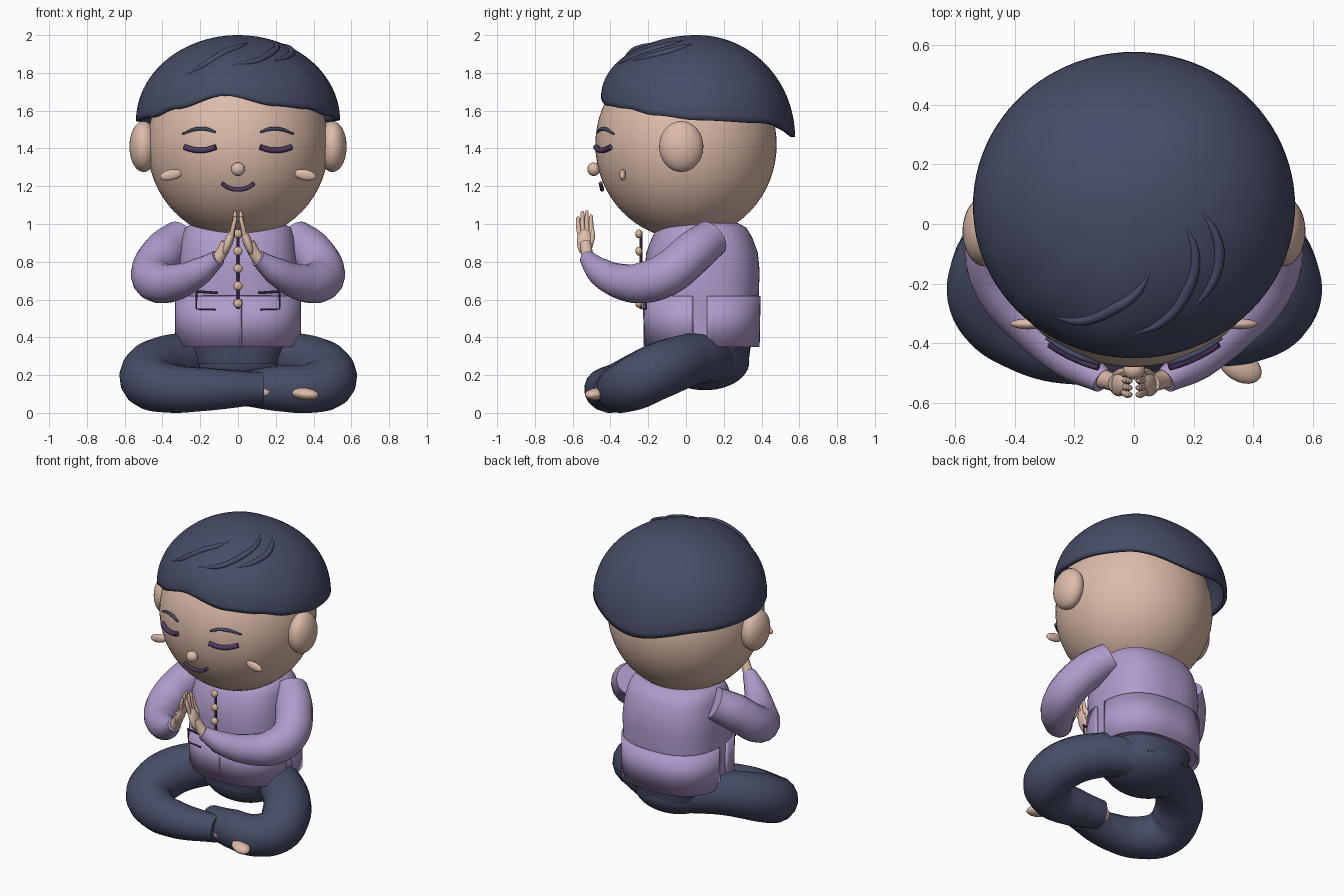
import bpy, bmesh, math
from mathutils import Vector

if "Cube" in bpy.data.objects:
    bpy.data.objects.remove(bpy.data.objects["Cube"])


def material(name, r, g, b):
    m = bpy.data.materials.new(name)
    m.use_nodes = True
    m.diffuse_color = (r, g, b, 1)
    bsdf = next(n for n in m.node_tree.nodes if n.type == 'BSDF_PRINCIPLED')
    bsdf.inputs["Base Color"].default_value = (r, g, b, 1)
    return m


SKIN = material("skin", 0.72, 0.5, 0.4)
LILAC = material("lilac cloth", 0.43, 0.33, 0.6)
NAVY = material("navy", 0.061, 0.073, 0.133)
PLUM = material("dark plum", 0.08, 0.045, 0.12)
TAN = material("button tan", 0.68, 0.48, 0.32)


def finish(name, me, mat):
    me.materials.clear()
    me.materials.append(mat)
    me.shade_smooth()
    me.set_sharp_from_angle(angle=math.radians(40))
    ob = bpy.data.objects.new(name, me)
    bpy.context.scene.collection.objects.link(ob)
    return ob


def from_bmesh(name, bm, mat):
    bmesh.ops.recalc_face_normals(bm, faces=bm.faces[:])
    me = bpy.data.meshes.new(name)
    bm.to_mesh(me)
    bm.free()
    return finish(name, me, mat)


def ball(name, loc, size, mat, rot=(0, 0, 0), seg=32):
    bm = bmesh.new()
    bmesh.ops.create_uvsphere(bm, u_segments=seg, v_segments=seg // 2, radius=1)
    ob = from_bmesh(name, bm, mat)
    ob.location, ob.scale, ob.rotation_euler = loc, size, rot
    return ob


def tube(name, pts, radii, mat, smooth=True, res=6):
    """Round tube through points; radii is one number or one per point."""
    cu = bpy.data.curves.new(name, 'CURVE')
    cu.dimensions = '3D'
    cu.bevel_depth, cu.bevel_resolution = 1, res
    cu.resolution_u, cu.use_fill_caps = 8, True
    sp = cu.splines.new('BEZIER')
    sp.bezier_points.add(len(pts) - 1)
    for i, p in enumerate(pts):
        b = sp.bezier_points[i]
        b.co = p
        b.radius = radii[i] if isinstance(radii, (list, tuple)) else radii
        b.handle_left_type = b.handle_right_type = 'AUTO' if smooth else 'VECTOR'
    tmp = bpy.data.objects.new(name + "_path", cu)
    bpy.context.scene.collection.objects.link(tmp)
    bpy.context.view_layer.update()
    me = bpy.data.meshes.new_from_object(
        tmp.evaluated_get(bpy.context.evaluated_depsgraph_get()))
    bpy.data.objects.remove(tmp)
    return finish(name, me, mat)


def loft(name, rings, mat, n=64, power=2.5, keep=None, caps=True):
    """Stack of rounded-box sections given as (z, half width, half depth, y)."""
    bm = bmesh.new()
    loops = []
    for z, rx, ry, cy in rings:
        ring = []
        for i in range(n):
            c, s = math.cos(math.tau * i / n), math.sin(math.tau * i / n)
            x = math.copysign(abs(c) ** (2 / power), c) * rx
            y = math.copysign(abs(s) ** (2 / power), s) * ry + cy
            ring.append(bm.verts.new((x, y, z)))
        loops.append(ring)
    for a, b in zip(loops, loops[1:]):
        for i in range(n):
            j = (i + 1) % n
            bm.faces.new((a[i], a[j], b[j], b[i]))
    if caps:
        bm.faces.new(loops[0])
        bm.faces.new(loops[-1])
    if keep:
        bad = [f for f in bm.faces if not keep(f.calc_center_median())]
        bmesh.ops.delete(bm, geom=bad, context='FACES')
    return from_bmesh(name, bm, mat)


# Head, ears, nose
HEAD, HR = Vector((0, 0, 1.42)), Vector((0.48, 0.48, 0.5))
ball("head", HEAD, HR, SKIN, seg=64)
ball("nose", (0, -0.488, 1.29), (0.037, 0.034, 0.036), SKIN)


def on_face(x, z, out=0.0):
    k = 1 - (x / HR.x) ** 2 - ((z - HEAD.z) / HR.z) ** 2
    return (x, -HR.y * math.sqrt(k) - out, z)


def face_line(name, pts, r, mat, out):
    tube(name, [on_face(x, z, out) for x, z in pts], r, mat, res=3)


face_line("mouth", [(-0.085, 1.215), (-0.05, 1.192), (0, 1.182), (0.05, 1.192), (0.085, 1.215)],
          0.011, PLUM, 0.022)
for s, side in ((1, "left"), (-1, "right")):
    ball(side + "_ear", (s * 0.5, -0.025, 1.41), (0.075, 0.117, 0.135), SKIN)
    ball(side + "_cheek", (s * 0.355, -0.335, 1.26), (0.06, 0.018, 0.028), SKIN, (0, s * 0.2, 0))
    face_line(side + "_closed_eye",
              [(s * 0.118, 1.407), (s * 0.16, 1.394), (s * 0.2, 1.39), (s * 0.24, 1.394), (s * 0.282, 1.407)],
              0.015, PLUM, 0.012)
    face_line(side + "_eyebrow",
              [(s * 0.12, 1.487), (s * 0.17, 1.503), (s * 0.22, 1.503), (s * 0.295, 1.477)],
              [0.006, 0.01, 0.01, 0.005], NAVY, 0.008)

# Hair cap: wavy rim by azimuth (degrees from the front), domed to the crown
RIM = [(-180, 1.46), (-130, 1.53), (-90, 1.545), (-60, 1.565), (-40, 1.61), (-8, 1.68),
       (24, 1.625), (45, 1.61), (65, 1.575), (90, 1.55), (130, 1.535), (180, 1.46)]
HAIR_Y, TOP = 0.06, 2.0


def rim(a):
    d = (math.degrees(a) + 180) % 360 - 180
    for (d0, z0), (d1, z1) in zip(RIM, RIM[1:]):
        if d <= d1:
            t = (d - d0) / (d1 - d0)
            return z0 + (z1 - z0) * t * t * (3 - 2 * t)


def hair_radius(a):
    ry = 0.51 if math.cos(a) > 0 else 0.517
    return 1 / math.hypot(math.sin(a) / 0.54, math.cos(a) / ry)


def hair_z(x, y):
    a = math.atan2(x, HAIR_Y - y)
    s = min(1, math.hypot(x, y - HAIR_Y) / hair_radius(a))
    return rim(a) + (TOP - rim(a)) * math.sqrt(1 - s * s)


bm = bmesh.new()
N, M = 96, 24
crown = bm.verts.new((0, HAIR_Y, TOP))
prev = None
for k in range(1, M + 1):
    t = math.pi / 2 * k / M
    ring = []
    for i in range(N):
        a = math.tau * i / N
        r = hair_radius(a) * math.sin(t)
        z = rim(a) + (TOP - rim(a)) * math.cos(t)
        ring.append(bm.verts.new((r * math.sin(a), HAIR_Y - r * math.cos(a), z)))
    for i in range(N):
        j = (i + 1) % N
        bm.faces.new((prev[i], prev[j], ring[j], ring[i]) if prev else (crown, ring[j], ring[i]))
    prev = ring
hair = from_bmesh("hair", bm, NAVY)
if hair.data.polygons[0].normal.z < 0:
    hair.data.flip_normals()
shell = hair.modifiers.new("thickness", 'SOLIDIFY')
shell.thickness, shell.offset = 0.025, -1

STRANDS = [[(-0.27, -0.31), (-0.18, -0.325), (-0.06, -0.28), (0.01, -0.23), (0.055, -0.16)],
           [(-0.03, -0.375), (0.09, -0.33), (0.18, -0.22), (0.205, -0.1), (0.17, 0)],
           [(0.19, -0.29), (0.26, -0.2), (0.285, -0.1), (0.27, -0.03), (0.23, 0.04)]]
for i, path in enumerate(STRANDS):
    tube("hair_strand_%d" % (i + 1), [(x, y, hair_z(x, y) - 0.003) for x, y in path],
         [0.003, 0.016, 0.019, 0.015, 0.003], NAVY)

# Shirt, with a split lower band
CY = 0.085
loft("shirt_body", [(0.36, 0.315, 0.29, CY), (0.62, 0.322, 0.3, CY), (0.75, 0.325, 0.305, CY),
                    (0.85, 0.315, 0.295, CY), (0.93, 0.3, 0.265, CY), (0.98, 0.28, 0.235, CY),
                    (1.005, 0.24, 0.19, CY)], LILAC)
band = loft("shirt_lower_band", [(0.35, 0.335, 0.305, CY), (0.62, 0.333, 0.31, CY)], LILAC, n=128,
            keep=lambda c: not (0.045 < c.y < 0.12 and abs(c.x) > 0.2), caps=False)
edge = band.modifiers.new("thickness", 'SOLIDIFY')
edge.thickness, edge.offset = 0.015, -1
tube("placket_fold", [(0.015, -0.218, 0.355), (0.015, -0.222, 0.6)], 0.006, LILAC, False, 2)
tube("button_strip", [(0, -0.238, 0.55), (0, -0.238, 0.96)], 0.008, PLUM, False, 2)
for i in range(5):
    ball("button_%d" % (i + 1), (0, -0.25, 0.58 + i * 0.092), (0.024, 0.018, 0.024), TAN, seg=16)

# Trouser seat
ball("trouser_seat", (0, 0.1, 0.27), (0.27, 0.235, 0.15), NAVY, seg=48)
loft("trouser_waist", [(0.26, 0.24, 0.24, 0.09), (0.37, 0.28, 0.255, 0.09)], NAVY)

for s, side in ((1, "left"), (-1, "right")):
    # Pocket outline
    tube(side + "_pocket_flap", [(s * 0.11, -0.234, 0.635), (s * 0.22, -0.222, 0.643)],
         0.007, PLUM, False, 2)
    tube(side + "_pocket_edge", [(s * 0.22, -0.214, 0.64), (s * 0.22, -0.212, 0.55), (s * 0.12, -0.226, 0.548)],
         0.005, PLUM, False, 2)

    # Sleeve
    tube(side + "_sleeve",
         [(s * 0.3, 0.135, 0.925), (s * 0.39, 0.04, 0.85), (s * 0.453, -0.1, 0.735), (s * 0.415, -0.22, 0.69),
          (s * 0.32, -0.34, 0.695), (s * 0.21, -0.45, 0.745), (s * 0.105, -0.525, 0.82)],
         [0.102, 0.115, 0.115, 0.11, 0.095, 0.075, 0.043], LILAC)

    # Hand pressed to its pair
    tube(side + "_wrist", [(s * 0.115, -0.515, 0.805), (s * 0.085, -0.525, 0.85), (s * 0.06, -0.533, 0.9)],
         [0.034, 0.031, 0.03], SKIN)
    ball(side + "_palm", (s * 0.05, -0.537, 0.905), (0.024, 0.041, 0.075), SKIN, (0, -s * 0.35, 0), 24)
    for i, tip in enumerate((1.04, 1.068, 1.072, 1.05)):
        y = -0.532 + (i - 1.5) * 0.02
        ty = -0.537 + (i - 1.5) * 0.023
        tube("%s_finger_%d" % (side, i + 1),
             [(s * 0.034, y, 0.94), (s * 0.022, ty, 1.0), (s * 0.015, ty, tip - 0.01), (s * 0.014, ty, tip)],
             [0.013, 0.012, 0.01, 0.005], SKIN, res=3)
    tube(side + "_thumb", [(s * 0.06, -0.51, 0.88), (s * 0.04, -0.495, 0.94), (s * 0.028, -0.495, 0.985)],
         [0.016, 0.013, 0.006], SKIN, res=3)

# Crossed legs: the right shin passes in front, the left tucks behind
tube("right_leg", [(-0.13, 0.15, 0.285), (-0.3, 0.04, 0.285), (-0.46, -0.14, 0.225), (-0.47, -0.27, 0.165),
                   (-0.36, -0.37, 0.13), (-0.17, -0.425, 0.125), (0.13, -0.4, 0.13)],
     [0.13, 0.138, 0.15, 0.145, 0.13, 0.115, 0.085], NAVY)
tube("left_leg", [(0.13, 0.15, 0.285), (0.3, 0.04, 0.285), (0.46, -0.14, 0.225), (0.475, -0.26, 0.165),
                  (0.38, -0.335, 0.13), (0.2, -0.345, 0.13), (0.01, -0.31, 0.13)],
     [0.13, 0.138, 0.15, 0.145, 0.13, 0.12, 0.09], NAVY)
tube("right_ankle", [(0.12, -0.4, 0.12), (0.32, -0.44, 0.105)], [0.05, 0.035], SKIN)
ball("right_foot", (0.355, -0.475, 0.1), (0.08, 0.052, 0.032), SKIN, (0, 0.1, -0.55), 24)
ball("left_foot", (0.0, -0.305, 0.13), (0.05, 0.05, 0.045), SKIN, seg=24)
